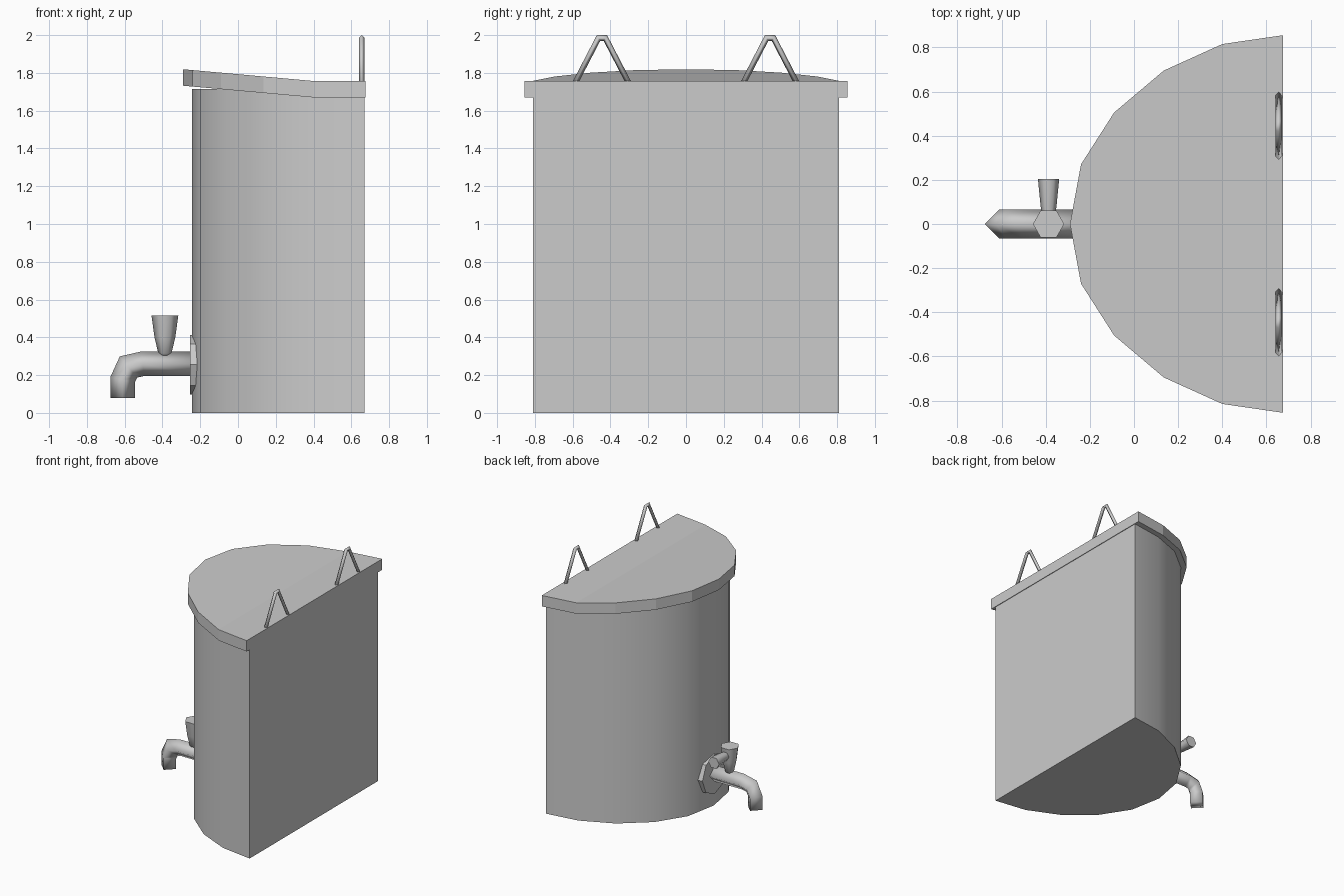
import bpy, bmesh, math
from mathutils import Vector, Matrix

cube = bpy.data.objects.get("Cube")
if cube:
    bpy.data.objects.remove(cube)

grey = bpy.data.materials.new("plain_grey")
COLOUR = (0.6, 0.6, 0.6, 1)
grey.diffuse_color = COLOUR
grey.use_nodes = True
grey.node_tree.nodes["Principled BSDF"].inputs["Base Color"].default_value = COLOUR


def finish(name, bm, smooth_angle=None):
    """Turn a bmesh into a named object, optionally smooth below an angle."""
    bmesh.ops.recalc_face_normals(bm, faces=bm.faces)
    mesh = bpy.data.meshes.new(name)
    bm.to_mesh(mesh)
    bm.free()
    mesh.materials.append(grey)
    if smooth_angle:
        for p in mesh.polygons:
            p.use_smooth = True
        mesh.set_sharp_from_angle(angle=math.radians(smooth_angle))
    obj = bpy.data.objects.new(name, mesh)
    bpy.context.collection.objects.link(obj)
    return obj


def loft(name, rings, smooth_angle=None):
    """Skin a list of equal rings and cap both ends."""
    bm = bmesh.new()
    loops = [[bm.verts.new(p) for p in ring] for ring in rings]
    n = len(loops[0])
    for a, b in zip(loops, loops[1:]):
        for i in range(n):
            j = (i + 1) % n
            bm.faces.new((a[i], a[j], b[j], b[i]))
    bm.faces.new(loops[0])
    bm.faces.new(loops[-1])
    return finish(name, bm, smooth_angle)


def tube(name, path, side, r, smooth_angle):
    """Sweep a four-sided section with mitred corners along a planar path."""
    path, side = [Vector(p) for p in path], Vector(side)
    dirs = [(b - a).normalized() for a, b in zip(path, path[1:])]
    rings = []
    for i, p in enumerate(path):
        before, after = dirs[max(i - 1, 0)], dirs[min(i, len(dirs) - 1)]
        t = (before + after).normalized()
        n = side.cross(t) * r / t.dot(after)
        rings.append([p + n, p + side * r, p - n, p - side * r])
    return loft(name, rings, smooth_angle)


def turned(name, profile, sides, matrix, smooth_angle):
    """Lathe (radius, height) pairs around z, then place the result."""
    rings = []
    for r, h in profile:
        angles = [math.tau * k / sides for k in range(sides)]
        rings.append([matrix @ Vector((r * math.cos(a), r * math.sin(a), h))
                      for a in angles])
    return loft(name, rings, smooth_angle)


# Half-round outline, mirrored across y
half = [(0.675, 0.855), (0.4, 0.815), (0.135, 0.695), (-0.09, 0.505), (-0.24, 0.27)]
outline = half + [(-0.29, 0)] + [(x, -y) for x, y in reversed(half)]

# Tank body, a smaller copy of the lid outline
INSET = 0.948
body = [(0.67 + (x - 0.675) * INSET, y * INSET) for x, y in outline]
loft("tank_body", [[(x, y, z) for x, y in body] for z in (0, 1.715)], 30)

# Lid: fixed rear strip and slightly raised front flap
HINGE = 0.4
rear = outline[:2] + outline[-2:]
flap = outline[1:-1]
loft("lid_rear", [[(x, y, z) for x, y in rear] for z in (1.67, 1.757)])
loft("lid_flap", [[(x, y, z + (HINGE - x) * 0.09) for x, y in flap]
                  for z in (1.67, 1.757)])

# Two hanging loops on the rear edge
for s, label in ((1, "left"), (-1, "right")):
    loop = [(0.585, 1.75), (0.463, 1.985), (0.427, 1.985), (0.305, 1.75)]
    tube("hanging_loop_" + label, [(0.655, s * y, z) for y, z in loop],
         (1, 0, 0), 0.015, 100)

# Tap: wall flange and bent spout
flange_place = Matrix.Translation((-0.255, 0, 0.255)) @ Matrix.Rotation(math.pi / 2, 4, 'Y')
turned("tap_flange", [(0.157, 0), (0.157, 0.06)], 8, flange_place, 30)
spout = [(-0.2, 0.26), (-0.505, 0.26), (-0.58, 0.243), (-0.611, 0.175), (-0.611, 0.08)]
tube("tap_spout", [(x, 0, z) for x, z in spout], (0, 1, 0), 0.065, 95)

# Tap valve: upright flared stem with a flared side lever
stem = [(0.014, 0.295), (0.035, 0.315), (0.055, 0.4), (0.071, 0.515)]
turned("tap_stem", stem, 6, Matrix.Translation((-0.387, 0, 0)), 70)
lever_place = Matrix.Translation((-0.387, 0, 0.455)) @ Matrix.Rotation(-math.pi / 2, 4, 'X')
turned("tap_lever", [(0.022, 0), (0.036, 0.08), (0.048, 0.203)], 6, lever_place, 70)
